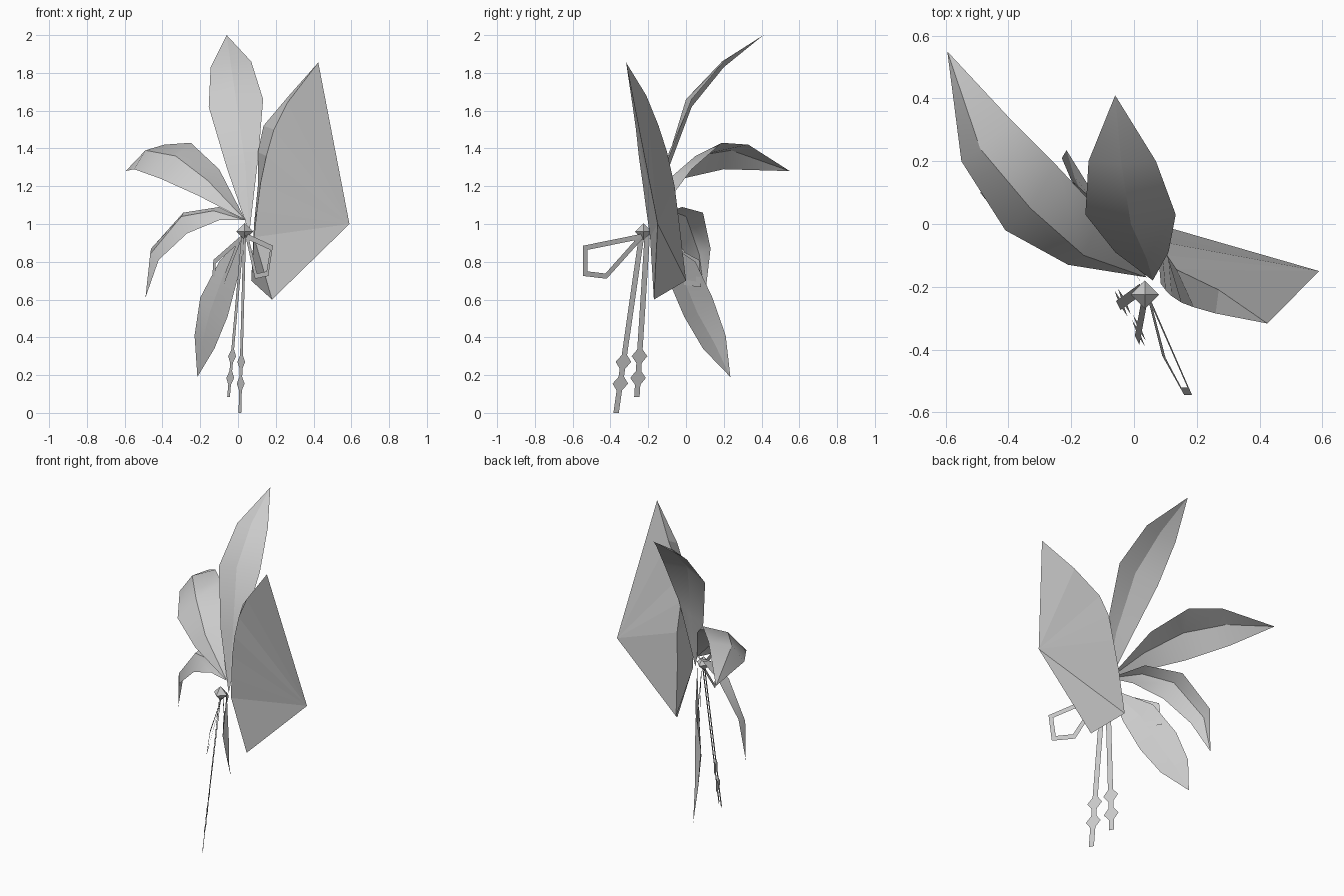
import bpy
import bmesh
from mathutils import Vector

default_cube = bpy.data.objects.get("Cube")
if default_cube:
    bpy.data.objects.remove(default_cube, do_unlink=True)

# One plain grey for every part
grey = bpy.data.materials.new("plain grey")
grey.use_nodes = True
grey.diffuse_color = (.6, .6, .6, 1)
grey.node_tree.nodes["Principled BSDF"].inputs["Base Color"].default_value = grey.diffuse_color


def finish(name, bm):
    """Turn a bmesh into a linked, coloured object."""
    mesh = bpy.data.meshes.new(name)
    bm.to_mesh(mesh)
    bm.free()
    mesh.materials.append(grey)
    obj = bpy.data.objects.new(name, mesh)
    bpy.context.collection.objects.link(obj)
    return obj


def add_points(bm, points):
    return [bm.verts.new(point) for point in points]


def petal(name, base, rows, tip):
    """Thin leaf folded along its midrib; each row is (left, middle, right)."""
    bm = bmesh.new()
    root, end = add_points(bm, (base, tip))
    rings = [add_points(bm, row) for row in rows]
    for side in range(2):
        bm.faces.new((root, rings[0][side + 1], rings[0][side]))
        for low, high in zip(rings, rings[1:]):
            bm.faces.new((low[side], low[side + 1], high[side + 1], high[side]))
        bm.faces.new((rings[-1][side], rings[-1][side + 1], end))
    # Smooth blades with a sharp midrib
    midrib = {root, end} | {ring[1] for ring in rings}
    for face in bm.faces:
        face.smooth = True
    for edge in bm.edges:
        if set(edge.verts) <= midrib:
            edge.smooth = False
    return finish(name, bm)


def ribbon(name, top, bottom, bead_heights):
    """Flat hanging strip that widens into diamond beads."""
    top, bottom = Vector(top), Vector(bottom)
    across = Vector((.45, -.9, 0)).normalized()
    thin, wide, reach = .016, .046, .036
    stations = [(top.z, thin)]
    for z in bead_heights:
        stations += [(z + reach, thin), (z, wide), (z - reach, thin)]
    stations.append((bottom.z, thin))
    bm = bmesh.new()
    previous = None
    for z, half in stations:
        centre = top.lerp(bottom, (top.z - z) / (top.z - bottom.z))
        pair = add_points(bm, (centre - across * half, centre + across * half))
        if previous:
            bm.faces.new((previous[0], previous[1], pair[1], pair[0]))
        previous = pair
    return finish(name, bm)


def bow_loop(name, corners, width):
    """Flat open frame: the outline and the same outline moved inward."""
    outline = [Vector(corner) for corner in corners]
    count = len(outline)
    inset = []
    for i, point in enumerate(outline):
        a = (outline[i - 1] - point).normalized()
        b = (outline[(i + 1) % count] - point).normalized()
        inset.append(point + (a + b) * width / a.cross(b).length)
    bm = bmesh.new()
    outer, inner = add_points(bm, outline), add_points(bm, inset)
    for i in range(count):
        j = (i + 1) % count
        bm.faces.new((outer[i], outer[j], inner[j], inner[i]))
    return finish(name, bm)


# Four folded petals spreading from the knot
petal("upper_petal", (.06, -.18, .95), [
    [(-.06, -.09, 1.3), (.04, -.11, 1.3), (.11, -.09, 1.38)],
    [(-.155, .03, 1.62), (-.01, 0, 1.66), (.133, .03, 1.66)],
    [(-.145, .2, 1.83), (-.04, .19, 1.86), (.07, .2, 1.86)],
], (-.06, .41, 2))

petal("side_petal", (.04, -.17, 1.02), [
    [(-.21, -.13, 1.15), (-.16, -.1, 1.23), (-.1, .03, 1.29)],
    [(-.41, -.02, 1.24), (-.33, .05, 1.36), (-.25, .19, 1.43)],
    [(-.55, .2, 1.29), (-.49, .24, 1.39), (-.39, .33, 1.42)],
], (-.595, .55, 1.28))

petal("drooping_petal", (.04, -.17, 1.02), [
    [(-.1, -.13, 1.02), (-.13, -.08, 1.07), (-.1, -.02, 1.09)],
    [(-.27, -.06, .95), (-.3, 0, 1.04), (-.29, .09, 1.06)],
    [(-.42, .01, .81), (-.465, .07, .84), (-.46, .13, .87)],
], (-.49, .1, .61))

petal("lower_petal", (.04, -.17, .95), [
    [(0, -.1, .72), (-.07, -.03, .75), (-.1, .05, .8)],
    [(-.055, -.01, .51), (-.15, .06, .53), (-.2, .14, .61)],
    [(-.125, .09, .34), (-.19, .15, .37), (-.23, .21, .41)],
], (-.215, .235, .19))

# Broad wedge-shaped panel: a front rim and a back rim meeting two outer corners
bm = bmesh.new()
peak, outer_corner, foot = add_points(
    bm, [(.425, -.317, 1.855), (.59, -.15, 1), (.18, -.17, .6)])
front_rim = add_points(bm, [
    (.26, -.285, 1.64), (.19, -.265, 1.5), (.15, -.25, 1.36),
    (.12, -.23, 1.22), (.1, -.21, 1.07), (.085, -.19, .93)])
back_rim = add_points(bm, [
    (.27, -.21, 1.68), (.135, -.145, 1.52), (.105, -.1, 1.38),
    (.105, -.06, 1.2), (.085, -.035, 1), (.07, 0, .7)])
for rim in (front_rim, back_rim):
    chain = [peak] + rim + [foot]
    for a, b in zip(chain, chain[1:]):
        bm.faces.new((outer_corner, a, b))
bm.faces.new((peak, front_rim[0], back_rim[0]))
for i in range(len(front_rim) - 1):
    bm.faces.new((front_rim[i], front_rim[i + 1], back_rim[i + 1], back_rim[i]))
bm.faces.new((front_rim[-1], foot, back_rim[-1]))
bmesh.ops.recalc_face_normals(bm, faces=bm.faces)
finish("broad_panel", bm)

# Two bow loops
bow_loop("front_bow_loop", [
    (.035, -.2, .955), (.185, -.545, .885), (.16, -.545, .725), (.09, -.42, .71)], .027)
bow_loop("back_bow_loop", [
    (.03, -.2, .95), (-.13, .07, .81), (-.14, .08, .665), (-.075, -.03, .68)], .027)

# Two hanging ribbons with diamond beads
ribbon("front_ribbon", (.035, -.235, .94), (.01, -.37, 0), (.27, .155))
ribbon("back_ribbon", (.025, -.205, .94), (-.05, -.26, .085), (.3, .185))

# Small faceted knot holding everything together
bm = bmesh.new()
bmesh.ops.create_uvsphere(bm, u_segments=4, v_segments=2, radius=.045)
bmesh.ops.translate(bm, verts=bm.verts, vec=(.035, -.225, .96))
finish("knot", bm)
